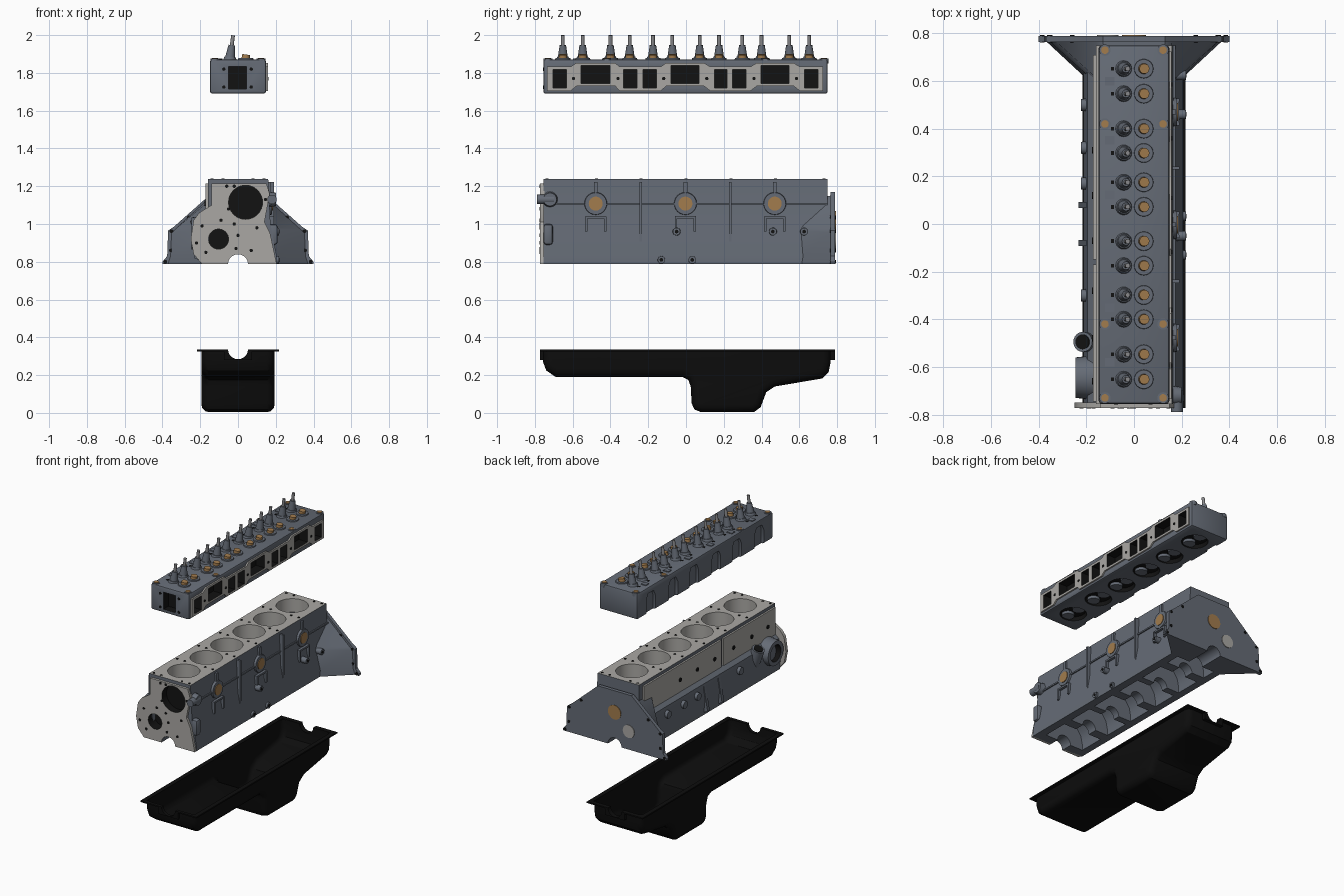
import bpy, bmesh, math
from mathutils import Vector, Matrix


def material(name, *rgb):
    m = bpy.data.materials.new(name)
    m.diffuse_color = (*rgb, 1)
    return m


BODY = material("blue_grey_casting", 0.13, 0.148, 0.18)
MACH = material("machined_grey", 0.40, 0.39, 0.37)
BLACK = material("pan_black", 0.004, 0.004, 0.004)
DARK = material("dark_opening", 0.006, 0.006, 0.006)
BRASS = material("brass_plug", 0.36, 0.20, 0.075)
STEEL = material("stem_steel", 0.26, 0.26, 0.27)


def finish(name, bm, mat):
    bmesh.ops.recalc_face_normals(bm, faces=bm.faces)
    me = bpy.data.meshes.new(name)
    bm.to_mesh(me)
    bm.free()
    me.materials.append(mat)
    ob = bpy.data.objects.new(name, me)
    bpy.context.collection.objects.link(ob)
    return ob


def place(axis, u, v, t):
    return {"x": (t, u, v), "y": (u, t, v), "z": (u, v, t)}[axis]


def loft(name, pa, a, pb, b, axis, mat):
    bm = bmesh.new()
    A = [bm.verts.new(place(axis, u, v, a)) for u, v in pa]
    B = [bm.verts.new(place(axis, u, v, b)) for u, v in pb]
    n = len(A)
    bm.faces.new(A)
    bm.faces.new(B)
    for i in range(n):
        bm.faces.new((A[i], A[(i + 1) % n], B[(i + 1) % n], B[i]))
    return finish(name, bm, mat)


def prism(name, pts, axis, a, b, mat):
    return loft(name, pts, a, pts, b, axis, mat)


def box(name, x0, x1, y0, y1, z0, z1, mat):
    return prism(name, [(x0, y0), (x1, y0), (x1, y1), (x0, y1)], "z", z0, z1, mat)


def rod(name, p, q, r0, r1, mat, seg=24):
    p, q = Vector(p), Vector(q)
    d = q - p
    M = Matrix.Translation((p + q) / 2) @ d.to_track_quat("Z", "Y").to_matrix().to_4x4()
    bm = bmesh.new()
    bmesh.ops.create_cone(bm, cap_ends=True, segments=seg, radius1=r0, radius2=r1,
                          depth=d.length, matrix=M)
    return finish(name, bm, mat)


def bake(ob, cutters=(), bevel=0):
    """Apply an optional bevel and boolean cuts, then drop the cutters."""
    if bevel:
        m = ob.modifiers.new("bevel", "BEVEL")
        m.width, m.segments, m.limit_method = bevel, 2, "ANGLE"
    for c in cutters:
        m = ob.modifiers.new("cut", "BOOLEAN")
        m.operation, m.object, m.solver = "DIFFERENCE", c, "EXACT"
        m.material_mode = "TRANSFER"
    dg = bpy.context.evaluated_depsgraph_get()
    me = bpy.data.meshes.new_from_object(ob.evaluated_get(dg))
    ob.modifiers.clear()
    ob.data = me


def drop(cutters):
    for c in cutters:
        bpy.data.objects.remove(c)


def mirrored(half):
    return half + [(-x, z) for x, z in reversed(half)]


BORES = (-0.6, -0.352, -0.123, 0.123, 0.352, 0.6)

# ---- engine block ----
block = prism("engine_block", [(-0.2, 0.787), (0.205, 0.787), (0.205, 0.83), (0.172, 1.0),
              (0.16, 1.237), (-0.16, 1.237), (-0.16, 1.03), (-0.195, 1.0), (-0.213, 0.9)],
              "y", -0.755, 0.75, BODY)
block.data.materials.append(MACH)
for f in block.data.polygons:
    if f.normal.z > 0.9:
        f.material_index = 1
front = prism("front_plate", [(-0.14, 1.215), (0.15, 1.215), (0.168, 1.16), (0.14, 1.01),
              (0.17, 0.95), (0.205, 0.787), (-0.19, 0.787), (-0.235, 0.84), (-0.25, 0.92),
              (-0.235, 1.02), (-0.205, 1.06), (-0.14, 1.1)], "y", -0.772, -0.75, MACH)
half = [(0.4, 0.787), (0.4, 0.8), (0.375, 0.83), (0.37, 0.965), (0.34, 0.985), (0.165, 1.14), (0.13, 1.17)]
flange = prism("bell_flange", mirrored(half), "y", 0.765, 0.79, BODY)
near = [(0.2, 0.787), (0.2, 0.8), (0.195, 0.83), (0.18, 0.965), (0.17, 0.985), (0.155, 1.12), (0.13, 1.14)]
far = [(0.37, 0.787), (0.37, 0.8), (0.36, 0.83), (0.355, 0.955), (0.33, 0.975), (0.16, 1.13), (0.13, 1.15)]
bell = loft("bell_housing", mirrored(near), 0.61, mirrored(far), 0.768, "y", BODY)
bores = [rod("bore", (0, y, 1.0), (0, y, 1.3), 0.103, 0.103, MACH, 40) for y in BORES]
bays = []
for y in BORES:
    arc = [(0.15 * math.cos(t * math.pi / 8), 0.83 + 0.14 * math.sin(t * math.pi / 8)) for t in range(9)]
    bays.append(prism("bay", [(0.15, 0.75)] + arc + [(-0.15, 0.75)], "y", y - 0.09, y + 0.09, BODY))
saddle = rod("saddle", (0, -1, 0.787), (0, 1, 0.787), 0.053, 0.053, BODY)
holes = [rod("hole", (0.04, -0.9, 1.115), (0.04, -0.72, 1.115), 0.09, 0.09, DARK, 32),
         rod("hole", (-0.103, -0.9, 0.92), (-0.103, -0.70, 0.92), 0.053, 0.053, DARK, 32)]
bake(block, bores + bays + [saddle] + holes)
bake(front, [saddle] + holes)
bake(flange, [saddle])
bake(bell, [saddle])
drop(bores + bays + [saddle] + holes)

# Bolt holes on the front plate, flange and deck
for x, z in ((-0.06, 1.2), (-0.02, 1.2), (0.145, 1.13), (-0.05, 1.08), (-0.09, 1.02), (-0.02, 1.0),
             (-0.19, 0.99), (-0.22, 0.9), (-0.17, 0.85), (-0.01, 0.87), (0.07, 0.86), (0.0, 0.94), (0.1, 0.98)):
    rod("front_bolt_hole", (x, -0.7745, z), (x, -0.77, z), 0.009, 0.009, DARK, 10)
for s in (-1, 1):
    for x, z in ((0.352, 0.962), (0.385, 0.8), (0.26, 1.035), (0.355, 0.86)):
        rod("flange_bolt_hole", (s * x, 0.762, z), (s * x, 0.793, z), 0.01, 0.01, DARK, 10)
    for y in (-0.735, -0.475, -0.237, 0, 0.237, 0.475, 0.73):
        for x in (0.08, 0.138):
            rod("deck_bolt_hole", (s * x, y, 1.23), (s * x, y, 1.24), 0.008, 0.008, DARK, 10)
rod("rear_water_plug", (0, 0.78, 1.02), (0, 0.794, 1.02), 0.05, 0.05, BRASS)
rod("rear_cam_plug", (-0.11, 0.78, 0.915), (-0.11, 0.794, 0.915), 0.045, 0.045, MACH)

# Right wall: plug bosses, arches, ribs
for y in (-0.478, -0.003, 0.47):
    rod("plug_boss", (0.13, y, 1.108), (0.18, y, 1.108), 0.066, 0.058, BODY)
    rod("core_plug", (0.17, y, 1.108), (0.184, y, 1.108), 0.037, 0.037, BRASS)
    box("boss_rib", 0.14, 0.176, y - 0.01, y + 0.01, 1.15, 1.222, BODY)
    box("arch_top", 0.15, 0.188, y - 0.055, y + 0.055, 1.03, 1.042, BODY)
    for s in (-1, 1):
        box("arch_leg", 0.15, 0.19, y + s * 0.05 - 0.006, y + s * 0.05 + 0.006, 0.96, 1.04, BODY)
for y in (-0.24, 0.235):
    box("wall_rib", 0.15, 0.19, y - 0.007, y + 0.007, 0.9, 1.222, BODY)
box("long_rib", 0.15, 0.175, -0.75, 0.75, 1.1, 1.11, BODY)
for y, z in ((-0.05, 0.96), (-0.13, 0.81), (0.033, 0.81), (0.46, 0.96), (0.625, 0.96)):
    rod("mount_boss", (0.15, y, z), (0.218, y, z), 0.022, 0.02, BODY, 14)
    rod("mount_hole", (0.21, y, z), (0.22, y, z), 0.01, 0.01, DARK, 10)
for y in (-0.13, 0.033):
    prism("mount_web", [(0.17, 0.81), (0.215, 0.81), (0.17, 0.9)], "y", y - 0.008, y + 0.008, BODY)
rod("side_spigot", (0.18, -0.79, 1.13), (0.18, -0.7, 1.13), 0.025, 0.025, BODY, 16)
rod("side_spigot_boss", (0.14, -0.72, 1.13), (0.2, -0.72, 1.13), 0.045, 0.035, BODY, 16)
bake(box("front_side_boss", 0.14, 0.21, -0.755, -0.705, 0.89, 1.0, BODY), bevel=0.015)

# Left wall: tappet covers, bosses, pump ring, distributor seat
for i, (a, b) in enumerate(((-0.745, -0.17), (-0.15, 0.71))):
    box("tappet_cover", -0.172, -0.15, a, b, 1.025, 1.215, MACH)
for y in (-0.66, -0.48, -0.28, -0.07, 0.12, 0.31):
    rod("cover_bolt", (-0.177, y, 1.11), (-0.16, y, 1.11), 0.014, 0.014, DARK, 12)
for y in (0.5, 0.32, 0.17, -0.3):
    rod("left_boss", (-0.15, y, 0.95), (-0.222, y, 0.95), 0.03, 0.025, BODY, 16)
for y in (0.08, -0.08):
    prism("left_mount_web", [(-0.19, 0.8), (-0.232, 0.82), (-0.2, 1.0)], "y", y - 0.012, y + 0.012, BODY)
pump = rod("pump_ring", (-0.15, -0.645, 0.95), (-0.245, -0.645, 0.95), 0.095, 0.085, BODY, 32)
hole = rod("hole", (-0.2, -0.645, 0.95), (-0.3, -0.645, 0.95), 0.058, 0.058, DARK, 32)
bake(pump, [hole])
drop([hole])
rod("distributor_seat", (-0.17, -0.495, 0.9), (-0.215, -0.495, 1.03), 0.04, 0.042, BODY)
rod("distributor_bore", (-0.214, -0.495, 1.026), (-0.217, -0.495, 1.034), 0.031, 0.031, DARK)

# ---- cylinder head ----
head = box("cylinder_head", -0.148, 0.148, -0.755, 0.75, 1.69, 1.872, BODY)
top, bottom, ports = [], [], []
for a, b, large in ((-0.735, -0.61, 0), (-0.58, -0.375, 1), (-0.352, -0.133, 0), (-0.105, 0.095, 1),
                    (0.128, 0.342, 0), (0.375, 0.57, 1), (0.602, 0.725, 0)):
    zt, zb = (1.853, 1.73) if large else (1.833, 1.705)
    top += [(a, zt), (b, zt)]
    bottom += [(a, zb), (b, zb)]
face = prism("port_flange", top + bottom[::-1], "x", 0.14, 0.158, MACH)
for a, b in ((-0.705, -0.632), (-0.33, -0.26), (-0.228, -0.155), (0.15, 0.218), (0.245, 0.318), (0.627, 0.7)):
    ports.append(box("port", 0.09, 0.2, a, b, 1.72, 1.817, DARK))
for a, b in ((-0.555, -0.402), (-0.08, 0.07), (0.398, 0.545)):
    ports.append(box("port", 0.09, 0.2, a, b, 1.745, 1.838, DARK))
cuts = [box("front_opening", -0.05, 0.045, -0.8, -0.7, 1.715, 1.835, DARK)]
for y in BORES:
    # combustion chamber below and plug alcove on the left wall
    c = rod("chamber", (0, y, 1.65), (0, y, 1.715), 0.095, 0.08, DARK, 28)
    alcove = prism("alcove", [(y - 0.05, 1.68), (y + 0.05, 1.68), (y + 0.05, 1.79), (y + 0.03, 1.83),
                              (y - 0.03, 1.83), (y - 0.05, 1.79)], "x", -0.2, -0.128, BODY)
    cuts += [c, alcove]
bake(head, ports + cuts, bevel=0.012)
bake(face, ports)
drop(ports + cuts)
for x, z in ((-0.075, 1.725), (0.07, 1.725), (-0.075, 1.82), (0.07, 1.82)):
    rod("head_bolt_hole", (x, -0.758, z), (x, -0.75, z), 0.009, 0.009, DARK, 10)
for y in (-0.595, -0.36, -0.118, 0.11, 0.36, 0.585):
    rod("port_bolt_hole", (0.15, y, 1.77), (0.161, y, 1.77), 0.009, 0.009, DARK, 10)
for s in (-1, 1):
    for y in (-0.73, -0.42, 0.42, 0.73):
        rod("cover_boss", (s * 0.122, y, 1.85), (s * 0.122, y, 1.876), 0.024, 0.024, BODY, 16)
        rod("cover_stud_seat", (s * 0.122, y, 1.87), (s * 0.122, y, 1.88), 0.016, 0.016, BRASS, 16)

# Valve guides, stems and brass seats, one pair per cylinder
for s in (-1, 1):
    for i, y in enumerate((0.072, 0.175, 0.298, 0.4, 0.547, 0.652)):
        y *= s
        rod("guide_base", (-0.043, y, 1.865), (-0.041, y, 1.885), 0.036, 0.03, BODY)
        rod("guide_cone", (-0.041, y, 1.885), (-0.033, y, 1.947), 0.026, 0.017, BODY, 20)
        rod("valve_stem", (-0.033, y, 1.945), (-0.026, y, 1.999), 0.01, 0.01, STEEL, 14)
        rod("seat_ring", (0.041, y, 1.865), (0.041, y, 1.879), 0.042, 0.039, BODY)
        rod("seat_plug", (0.04, y, 1.87), (0.044, y, 1.897), 0.023, 0.021, BRASS, 18)
        box("pushrod_slot", -0.097, -0.083, y - 0.008, y + 0.008, 1.868, 1.874, DARK)
        rod("valve_face", (0, y, 1.697), (0, y, 1.72), 0.04, 0.04, BODY)
for y in (-0.58, -0.352, -0.123, 0.123, 0.352, 0.6):
    box("head_step", -0.122, -0.082, y - 0.018, y + 0.018, 1.86, 1.877, BODY)

# ---- oil pan ----
profile = [(-0.757, 0.333), (-0.757, 0.27), (-0.74, 0.225), (-0.69, 0.19), (-0.02, 0.19), (0.012, 0.175),
           (0.025, 0.14), (0.03, 0.05), (0.045, 0.018), (0.08, 0.004), (0.36, 0.004), (0.395, 0.03),
           (0.425, 0.11), (0.47, 0.14), (0.72, 0.182), (0.755, 0.215), (0.766, 0.27), (0.766, 0.333)]
pan = prism("oil_pan", profile, "x", -0.194, 0.194, BLACK)
bm = bmesh.new()
bm.from_mesh(pan.data)
bmesh.ops.delete(bm, geom=[f for f in bm.faces if f.normal.z > 0.9 and f.calc_center_median().z > 0.3],
                 context="FACES_ONLY")
rims = [e for e in bm.edges if abs(e.verts[0].co.x - e.verts[1].co.x) < 1e-5 and len(e.link_faces) == 2
        and any(abs(f.normal.x) > 0.9 for f in e.link_faces)]
bmesh.ops.bevel(bm, geom=rims, offset=0.04, segments=3, affect="EDGES", profile=0.5, clamp_overlap=True)
bm.to_mesh(pan.data)
bm.free()
m = pan.modifiers.new("wall", "SOLIDIFY")
m.thickness, m.offset = 0.008, -1
bake(pan)
rim = box("pan_rim", -0.217, 0.217, -0.772, 0.79, 0.326, 0.335, BLACK)
well = box("well", -0.186, 0.186, -0.749, 0.758, 0.3, 0.4, BLACK)
notch = rod("notch", (0, -1, 0.337), (0, 1, 0.337), 0.053, 0.053, BLACK)
lips = [box("pan_end_lip", -0.075, 0.075, a, b, 0.281, 0.333, BLACK) for a, b in ((-0.772, -0.75), (0.76, 0.79))]
bake(rim, [well, notch])
for ob in [pan] + lips:
    bake(ob, [notch])
drop([well, notch])

for ob in bpy.data.objects:
    ob.select_set(True)
bpy.context.view_layer.objects.active = block
bpy.ops.object.shade_smooth_by_angle(angle=math.radians(32))
